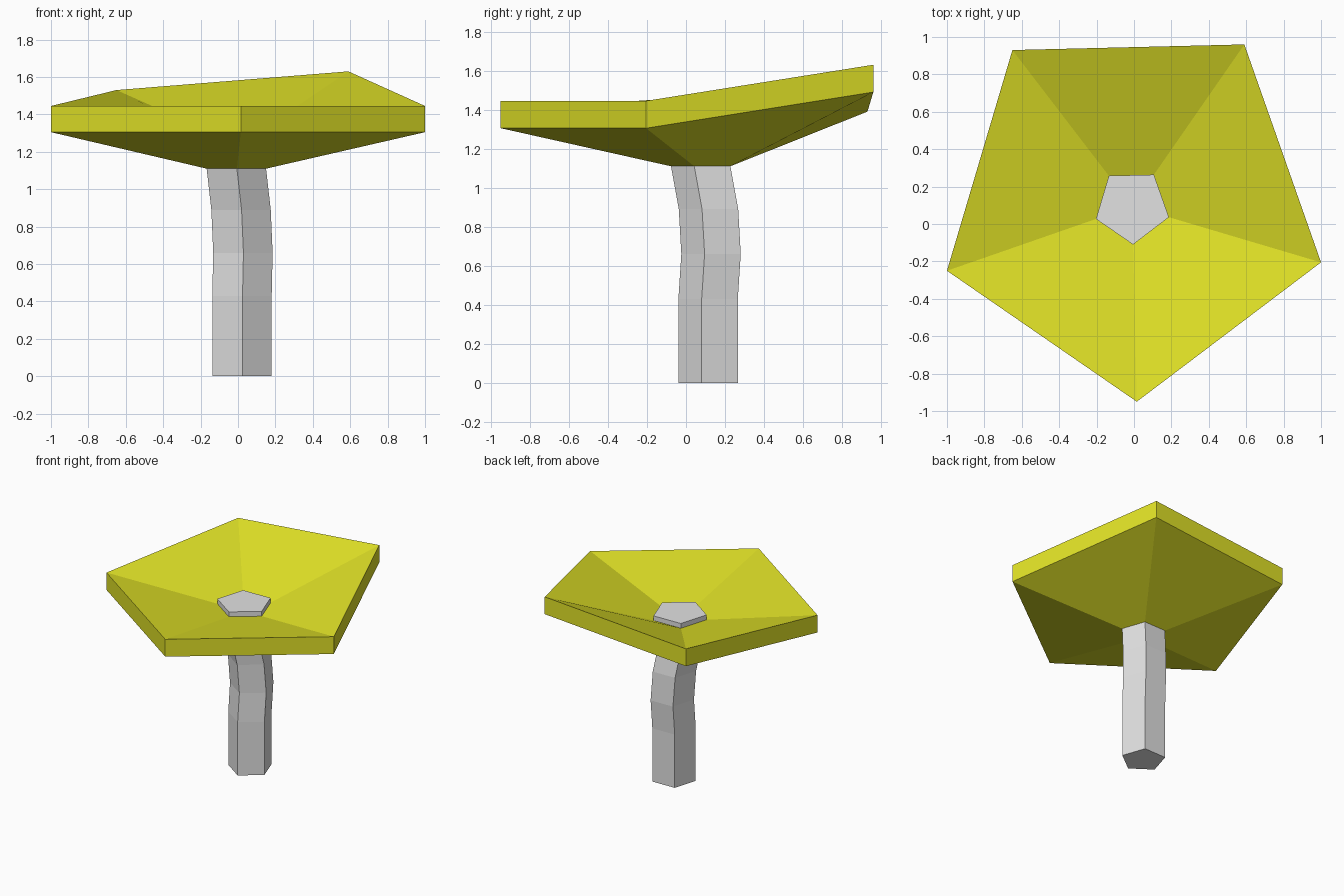
import bpy
import bmesh
import math

cube = bpy.data.objects.get("Cube")
if cube:
    bpy.data.objects.remove(cube, do_unlink=True)

SIDES = 5
TWIST = math.radians(1.4)


def material(name, colour):
    mat = bpy.data.materials.new(name)
    mat.use_nodes = True
    mat.diffuse_color = colour
    mat.node_tree.nodes["Principled BSDF"].inputs["Base Color"].default_value = colour
    return mat


def ring(x, y, z, radius):
    """Level pentagon with one corner pointing to the front."""
    angles = [TWIST - math.pi / 2 + i * math.tau / SIDES for i in range(SIDES)]
    return [(x + radius * math.cos(a), y + radius * math.sin(a), z) for a in angles]


def loft(name, rings, mat):
    """Closed, flat-shaded skin through a stack of pentagons."""
    bm = bmesh.new()
    loops = [[bm.verts.new(p) for p in r] for r in rings]
    for low, high in zip(loops, loops[1:]):
        for i in range(SIDES):
            j = (i + 1) % SIDES
            bm.faces.new((low[i], low[j], high[j], high[i]))
    bm.faces.new(list(reversed(loops[0])))
    bm.faces.new(loops[-1])
    bmesh.ops.recalc_face_normals(bm, faces=bm.faces)
    mesh = bpy.data.meshes.new(name)
    bm.to_mesh(mesh)
    bm.free()
    mesh.materials.append(mat)
    obj = bpy.data.objects.new(name, mesh)
    bpy.context.collection.objects.link(obj)
    return obj


yellow = material("yellow", (0.75, 0.76, 0.02, 1))
grey = material("pale grey", (0.76, 0.76, 0.76, 1))

# Bent stem
stem_path = [(0.02, 0.128, 0), (0.02, 0.128, 0.43), (0.025, 0.143, 0.66),
             (0.015, 0.13, 0.89), (-0.01, 0.09, 1.11), (-0.01, 0.095, 1.2)]
loft("stem", [ring(*p, 0.167) for p in stem_path], grey)

# Shallow dish with an uneven rim
rim = [(0.015, -0.95, 1.445), (1.0, -0.205, 1.445), (0.59, 0.96, 1.63),
       (-0.65, 0.93, 1.53), (-1.0, -0.25, 1.445)]
lower_rim = [(x, y, z - 0.14) for x, y, z in rim]
loft("dish", [ring(-0.01, 0.09, 1.11, 0.167), lower_rim, rim,
              ring(-0.01, 0.095, 1.3, 0.2)], yellow)

# Flat cap in the middle of the dish
loft("cap", [ring(-0.01, 0.095, z, 0.205) for z in (1.25, 1.34)], grey)
